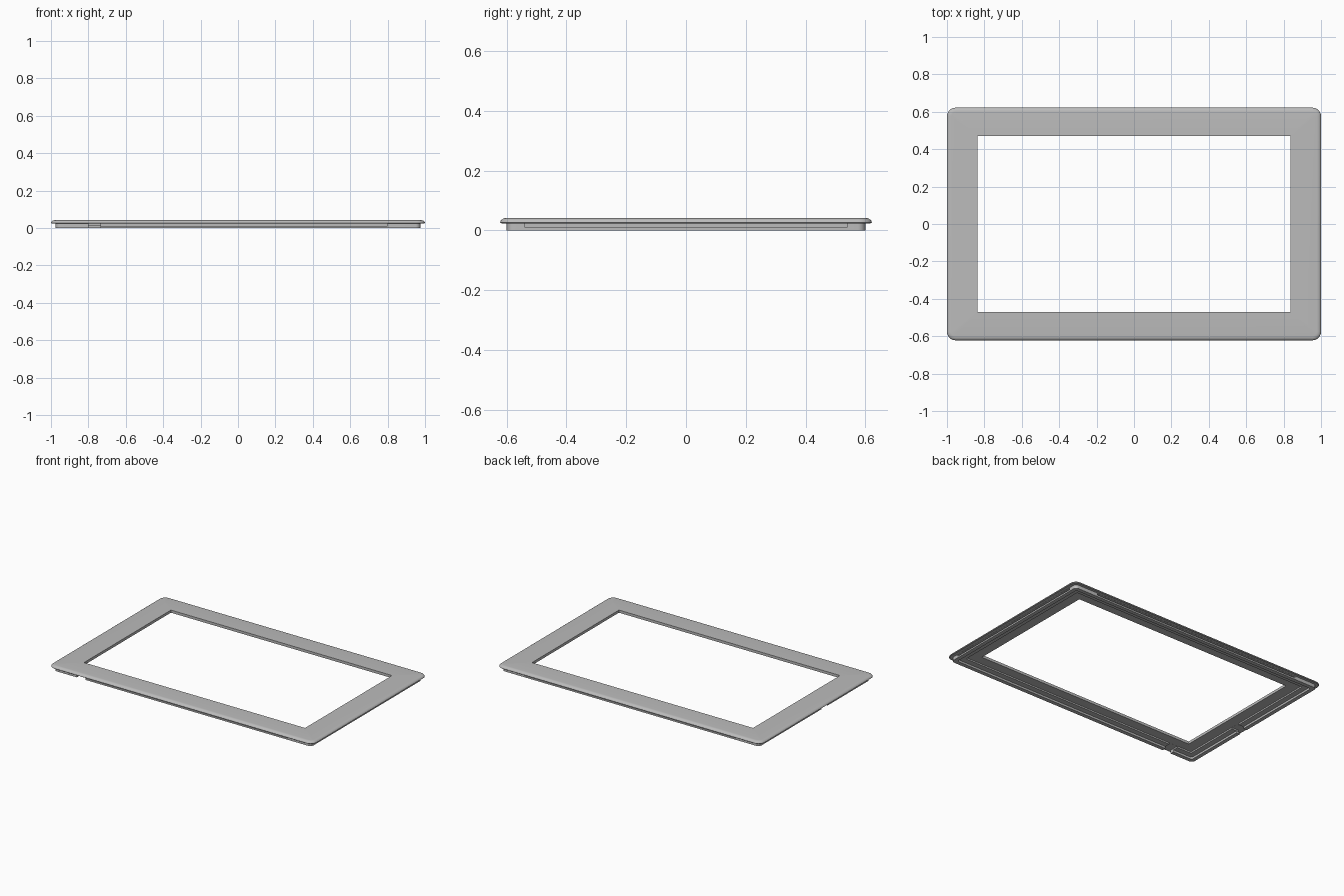
import bpy, bmesh, math

old = bpy.data.objects.get("Cube")
if old:
    bpy.data.objects.remove(old, do_unlink=True)

grey = bpy.data.materials.new("satin grey")
grey.use_nodes = True
GREY = (0.5, 0.5, 0.5, 1)
grey.diffuse_color = GREY
grey.node_tree.nodes["Principled BSDF"].inputs["Base Color"].default_value = GREY

HX, HY = 1.0, 0.622
STEPS = 6


def ring(bm, hx, hy, r, z):
    """One rounded rectangle of vertices, with STEPS + 1 points per corner."""
    verts = []
    for i, (sx, sy) in enumerate([(1, 1), (-1, 1), (-1, -1), (1, -1)]):
        for k in range(STEPS + 1):
            a = math.pi / 2 * (i + k / STEPS)
            verts.append(bm.verts.new((sx * (hx - r) + r * math.cos(a),
                                       sy * (hy - r) + r * math.sin(a), z)))
    return verts


def frame(name, section):
    """Closed frame swept from a section of (half x, half y, corner radius, z)."""
    bm = bmesh.new()
    rings = [ring(bm, *s) for s in section]
    for a, b in zip(rings, rings[1:] + rings[:1]):
        n = len(a)
        for i in range(n):
            j = (i + 1) % n
            bm.faces.new((a[i], a[j], b[j], b[i]))
    bmesh.ops.remove_doubles(bm, verts=bm.verts[:], dist=1e-5)
    bmesh.ops.recalc_face_normals(bm, faces=bm.faces[:])
    mesh = bpy.data.meshes.new(name)
    bm.to_mesh(mesh)
    bm.free()
    mesh.materials.append(grey)
    obj = bpy.data.objects.new(name, mesh)
    bpy.context.collection.objects.link(obj)
    return obj


def cut(target, name, lo, hi):
    """Subtract the box from corner lo to corner hi."""
    bpy.ops.mesh.primitive_cube_add(size=1, location=[(a + b) / 2 for a, b in zip(lo, hi)])
    box = bpy.context.object
    box.name = name
    box.scale = [b - a for a, b in zip(lo, hi)]
    box.data.materials.append(grey)
    box.hide_render = True
    box.hide_viewport = True
    box.display_type = 'WIRE'
    mod = target.modifiers.new(name, 'BOOLEAN')
    mod.operation = 'DIFFERENCE'
    mod.solver = 'EXACT'
    mod.object = box


# Face plate: rounded outer lip, flat top, square opening
section = [(0.837, 0.47, 0, 0.024), (HX - 0.004, HY - 0.004, 0.042, 0.024)]
for k in range(6):
    a = math.pi / 2 * k / 5
    inset = 0.024 * (1 - math.cos(a))
    section.append((HX - inset, HY - inset, 0.046 - inset, 0.027 + 0.015 * math.sin(a)))
section.append((0.837, 0.47, 0, 0.042))
plate = frame("face_plate", section)

# Mounting skirt: outer wall with a low inner ledge, overlapping the plate
skirt = frame("mounting_skirt", [
    (0.975, 0.6, 0.025, 0.026), (0.975, 0.6, 0.025, 0),
    (0.948, 0.573, 0.012, 0), (0.948, 0.573, 0.012, 0.014),
    (0.91, 0.535, 0.004, 0.014), (0.91, 0.535, 0.004, 0.026)])

# Snap slots along the four outer walls
Z0, Z1 = 0.011, 0.023
for side, s in (("left", 1), ("right", -1)):
    x = sorted((s * 0.96, s * 1.05))
    cut(skirt, side + "_slot_cutter", (x[0], -0.54, Z0), (x[1], 0.54, Z1))
for side, s in (("back", 1), ("front", -1)):
    y = sorted((s * 0.585, s * 0.7))
    cut(skirt, side + "_slot_cutter", (-0.8, y[0], Z0), (0.8, y[1], Z1))

# Cable gaps through the skirt
cut(skirt, "front_gap_cutter", (-0.8, -0.7, -0.01), (-0.735, -0.5, 0.0235))
cut(skirt, "side_gap_cutter", (-1.05, -0.14, -0.01), (-0.88, -0.075, 0.0235))

# Smooth the rounded lip and corners, keep the edges sharp
for obj in (plate, skirt):
    bpy.ops.object.select_all(action='DESELECT')
    obj.select_set(True)
    bpy.context.view_layer.objects.active = obj
    bpy.ops.object.shade_smooth_by_angle(angle=math.radians(35))
